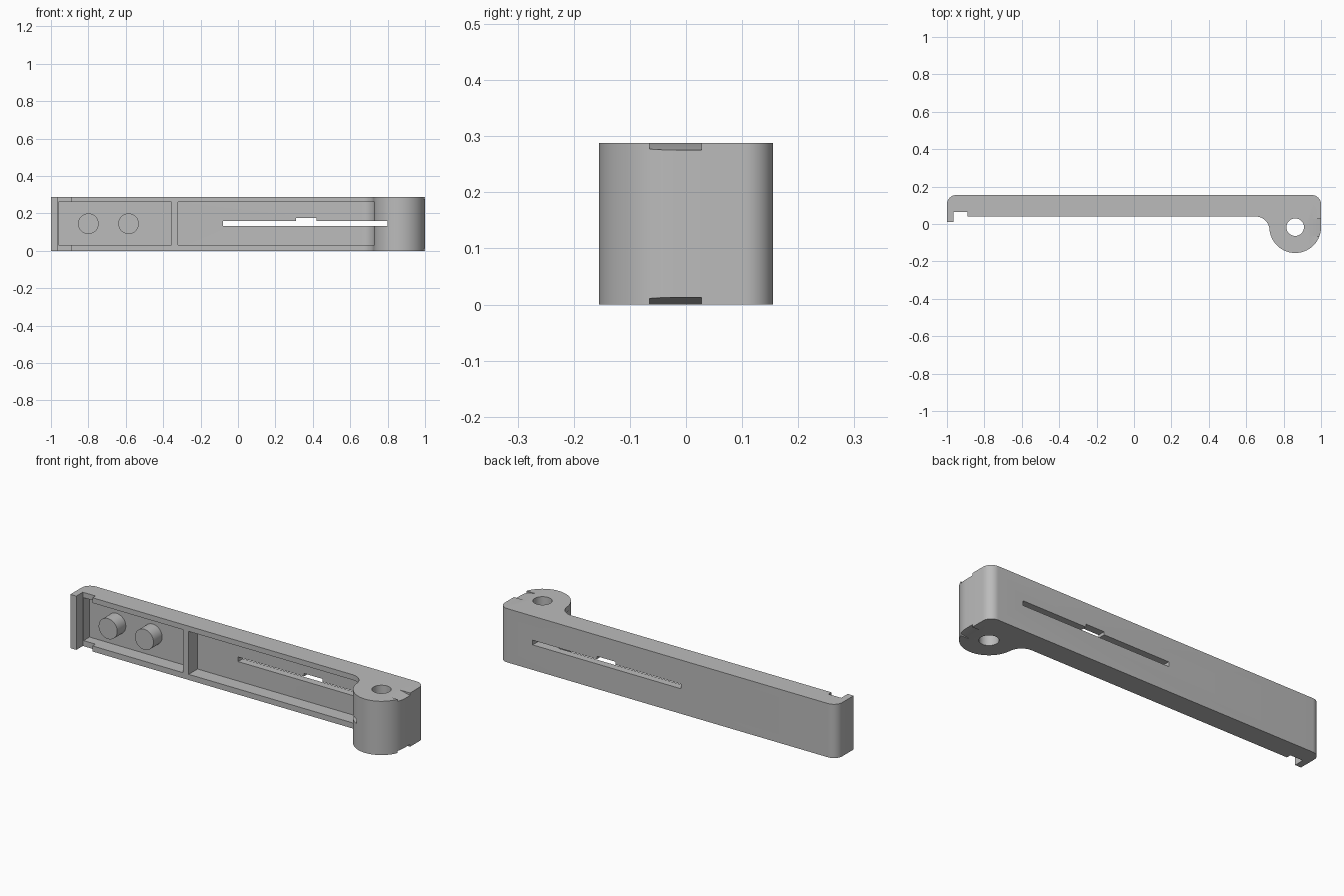
import bpy, bmesh
from math import sin, cos, radians

cube = bpy.data.objects.get("Cube")
if cube:
    bpy.data.objects.remove(cube)

HEIGHT = 0.288
PIVOT = (0.862, -0.017)

grey = bpy.data.materials.new("plain grey")
grey.use_nodes = True
grey.diffuse_color = (0.5, 0.5, 0.5, 1)
grey.node_tree.nodes["Principled BSDF"].inputs["Base Color"].default_value = grey.diffuse_color


def arc(center, radius, start, end, steps=12):
    angles = [radians(start + (end - start) * i / steps) for i in range(steps + 1)]
    return [(center[0] + radius * cos(a), center[1] + radius * sin(a)) for a in angles]


def prism(name, outline, low, high, axis="z"):
    """Extrude an xy outline along z, or an xz outline along y."""
    bm = bmesh.new()
    place = (lambda p: (p[0], p[1], low)) if axis == "z" else (lambda p: (p[0], low, p[1]))
    face = bm.faces.new([bm.verts.new(place(p)) for p in outline])
    top = bmesh.ops.extrude_face_region(bm, geom=[face])["geom"]
    move = (0, 0, high - low) if axis == "z" else (0, high - low, 0)
    bmesh.ops.translate(bm, vec=move, verts=[v for v in top if isinstance(v, bmesh.types.BMVert)])
    bmesh.ops.recalc_face_normals(bm, faces=bm.faces)
    mesh = bpy.data.meshes.new(name)
    bm.to_mesh(mesh)
    bm.free()
    mesh.materials.append(grey)
    obj = bpy.data.objects.new(name, mesh)
    bpy.context.collection.objects.link(obj)
    return obj


def rect(x0, x1, z0, z1):
    return [(x0, z0), (x1, z0), (x1, z1), (x0, z1)]


def select(obj):
    bpy.ops.object.select_all(action="DESELECT")
    obj.select_set(True)
    bpy.context.view_layer.objects.active = obj


def cut(target, cutter):
    cutter.hide_render = True
    select(target)
    mod = target.modifiers.new("cut", "BOOLEAN")
    mod.operation = "DIFFERENCE"
    mod.solver = "EXACT"
    mod.object = cutter
    bpy.ops.object.modifier_apply(modifier=mod.name)
    bpy.data.objects.remove(cutter)


# Long bar with a hooked tip at one end and a round hinge at the other
outline = [(-1, 0.01), (-0.965, 0.01), (-0.965, 0.065), (-0.89, 0.065), (-0.89, 0.04)]
outline += arc((0.65, -0.035), 0.075, 90, 0)
outline += arc(PIVOT, 0.138, 190, 360, 32)
outline += arc((0.95, 0.105), 0.05, 0, 90)
outline += arc((-0.95, 0.105), 0.05, 90, 180)
arm = prism("hinged_arm", outline, 0, HEIGHT)

# Two pockets in the front, the longer one with a curved end
cut(arm, prism("short_pocket", rect(-0.96, -0.355, 0.03, 0.26), -0.1, 0.115, "y"))
long_pocket = [(-0.32, -0.1), (-0.32, 0.115)] + arc((0.66, 0.045), 0.07, 90, 0) + [(0.73, -0.1)]
cut(arm, prism("long_pocket", long_pocket, 0.03, 0.26))

# Through slot with a raised step
slot = [(-0.08, 0.134), (0.8, 0.134), (0.8, 0.159), (0.42, 0.159),
        (0.42, 0.175), (0.31, 0.175), (0.31, 0.159), (-0.08, 0.159)]
cut(arm, prism("slot", slot, -0.3, 0.3, "y"))

# Hinge pin hole, and a sloping lead-in on the top and bottom
cut(arm, prism("pin_hole", arc(PIVOT, 0.047, 0, 351, 39), -0.1, 0.4))
ramp = [(0.94, 0.288), (1.02, 0.271), (1.02, 0.32), (0.94, 0.32)]
cut(arm, prism("upper_ramp", ramp, -0.065, 0.028, "y"))
cut(arm, prism("lower_ramp", [(x, HEIGHT - z) for x, z in ramp], -0.065, 0.028, "y"))

# Two round pegs inside the short pocket
pegs = [prism(f"peg_{side}", arc((x, 0.145), 0.055, 0, 351, 39), 0.042, 0.125, "y")
        for side, x in (("outer", -0.8), ("inner", -0.585))]

for obj in [arm] + pegs:
    select(obj)
    bpy.ops.object.shade_smooth_by_angle(angle=radians(30))
